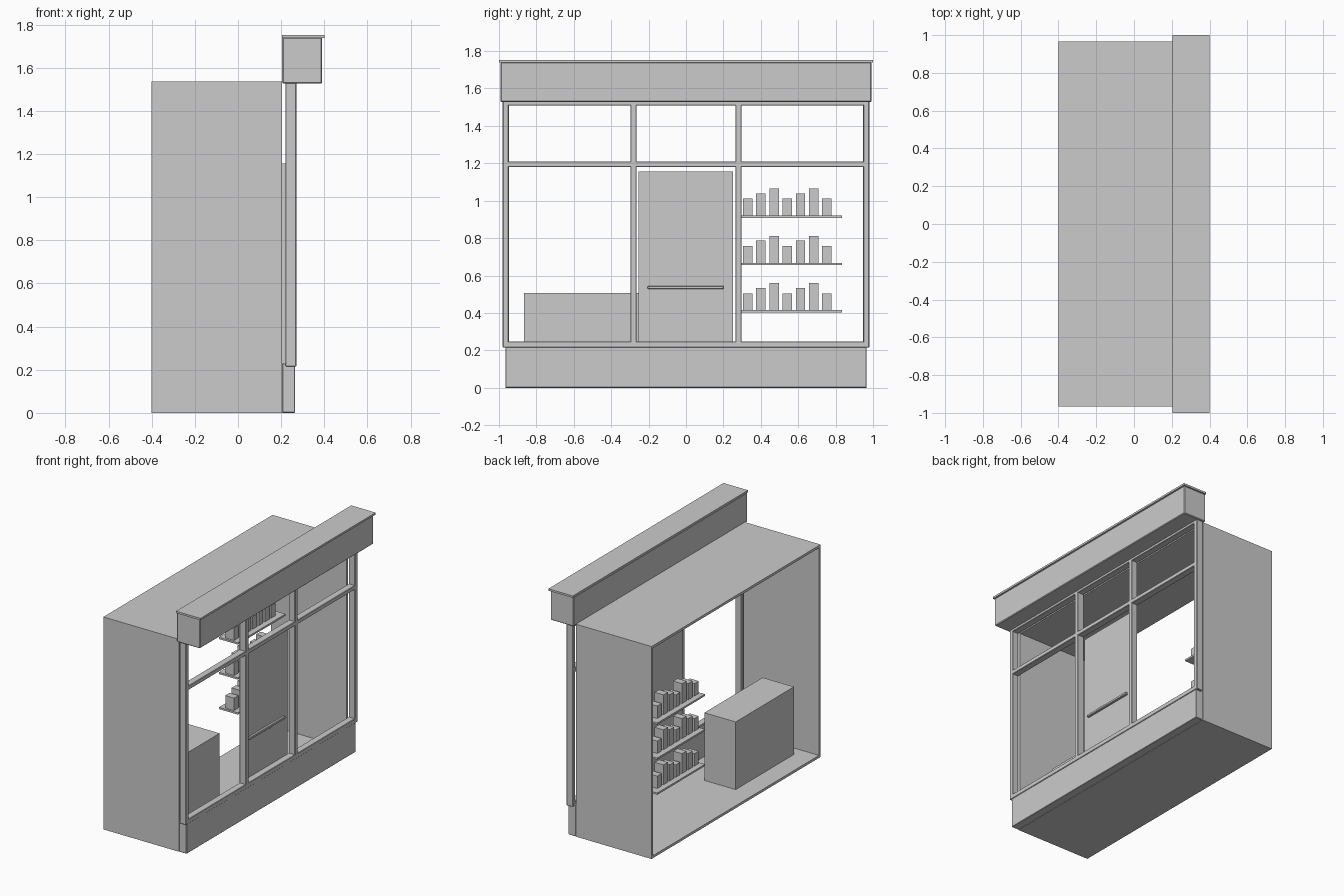
import bpy
import bmesh

if "Cube" in bpy.data.objects:
    bpy.data.objects.remove(bpy.data.objects["Cube"])


def box(name, x, y, z, bevel=0.0):
    """Box from (min, max) ranges on each axis."""
    bm = bmesh.new()
    bmesh.ops.create_cube(bm, size=1)
    for v in bm.verts:
        v.co = [r[0] if c < 0 else r[1] for c, r in zip(v.co, (x, y, z))]
    me = bpy.data.meshes.new(name)
    bm.to_mesh(me)
    bm.free()
    ob = bpy.data.objects.new(name, me)
    bpy.context.collection.objects.link(ob)
    if bevel:
        m = ob.modifiers.new("edge", 'BEVEL')
        m.width = bevel
        m.segments = 1
    return ob


# Room shell, open at the back (-x) and towards the shopfront (+x)
T = 0.018
ROOM_X = (-0.40, 0.205)
W, H = 0.965, 1.535
box("floor", ROOM_X, (-W, W), (0, T))
box("ceiling", ROOM_X, (-W, W), (H - T, H))
for side, label in ((-1, "left"), (1, "right")):
    ys = sorted((side * W, side * (W - T)))
    box(f"{label}_wall", ROOM_X, ys, (T, H - T))

# Base panel under the windows
box("stall_riser", (0.205, 0.265), (-W, W), (0, 0.23), 0.003)

# Window frame: posts and rails
FRAME_X = (0.22, 0.27)
for i, (a, b) in enumerate(((-0.98, -0.948), (-0.298, -0.265),
                            (0.265, 0.298), (0.948, 0.98))):
    box(f"frame_post_{i + 1}", FRAME_X, (a, b), (0.215, 1.53), 0.003)
for name, z in (("sill_rail", (0.215, 0.248)),
                ("transom_rail", (1.18, 1.21)),
                ("head_rail", (1.51, 1.535))):
    box(name, FRAME_X, (-0.98, 0.98), z, 0.003)

# Door with push bar
box("door", (0.203, 0.222), (-0.255, 0.25), (0.23, 1.155))
box("door_handle", (0.222, 0.242), (-0.205, 0.20), (0.527, 0.545), 0.003)

# Sign board and cornice
box("fascia", (0.205, 0.39), (-0.992, 0.992), (1.527, 1.74), 0.005)
box("cornice", (0.205, 0.40), (-1.0, 1.0), (1.738, 1.752))

# Counter
box("counter", (-0.257, -0.007), (-0.865, -0.20), (T, 0.507))

# Shelves with rows of goods in three repeating heights
for s in range(3):
    top = 0.415 + s * 0.253
    box(f"shelf_{s + 1}", (-0.355, -0.205), (0.29, 0.835), (top - 0.013, top))
    for i in range(7):
        y = 0.33 + i * 0.0705
        height = (0.09, 0.118, 0.144)[i % 3]
        box(f"goods_{s + 1}_{i + 1}", (-0.315, -0.245),
            (y - 0.025, y + 0.025), (top, top + height))
